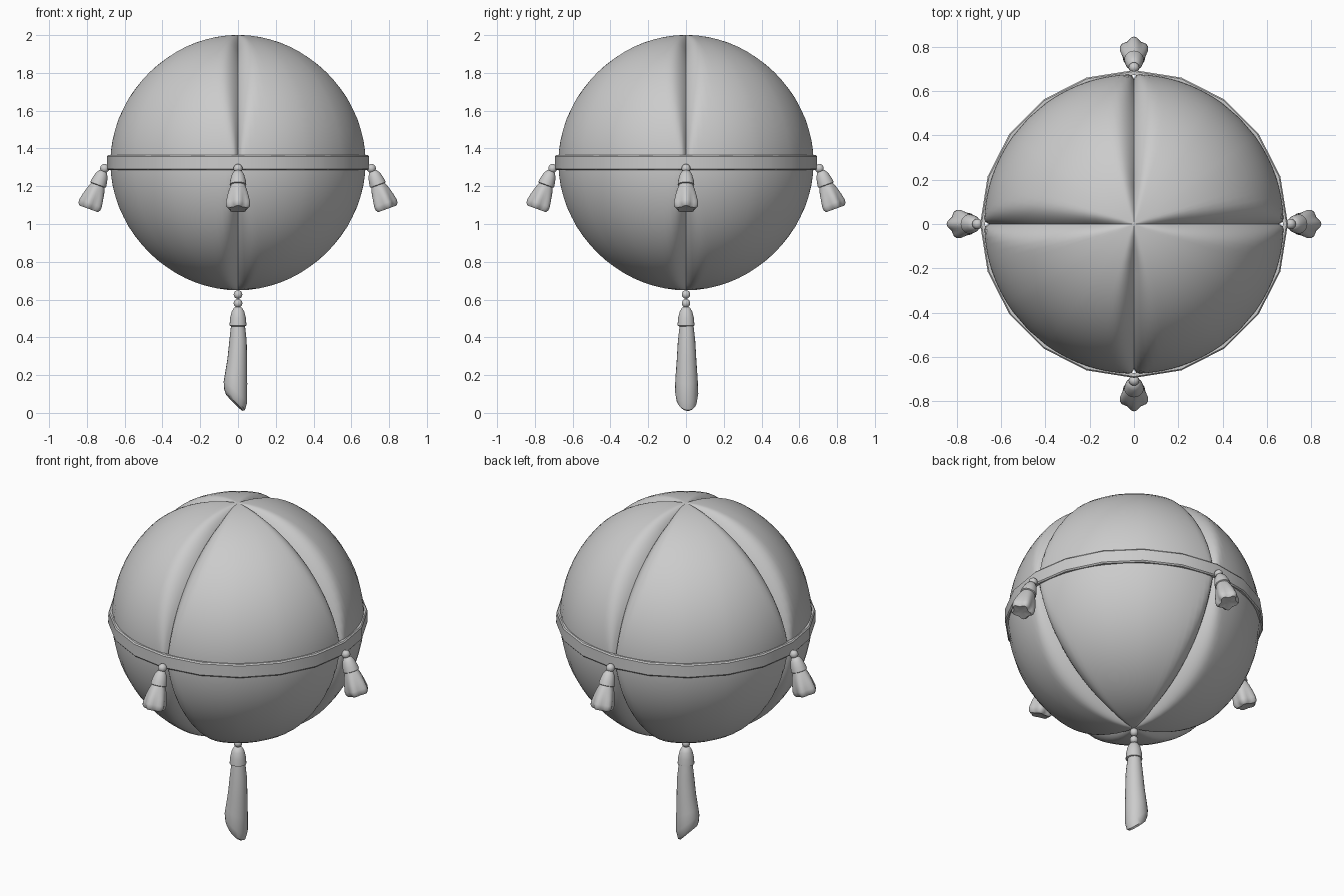
import bpy, math
from mathutils import Matrix, Vector

if "Cube" in bpy.data.objects:
    bpy.data.objects.remove(bpy.data.objects["Cube"])

grey = bpy.data.materials.new("plain grey")
grey.diffuse_color = (0.6, 0.6, 0.6, 1)
grey.use_nodes = True
grey.node_tree.nodes["Principled BSDF"].inputs["Base Color"].default_value = grey.diffuse_color
CZ, R = 1.325, 0.676          # ball centre height and radius


def make(name, verts, faces, matrix=None, angle=40):
    me = bpy.data.meshes.new(name)
    me.from_pydata(verts, [], faces)
    if matrix:
        me.transform(matrix)
    me.materials.append(grey)
    ob = bpy.data.objects.new(name, me)
    bpy.context.collection.objects.link(ob)
    bpy.ops.object.select_all(action='DESELECT')
    ob.select_set(True)
    bpy.context.view_layer.objects.active = ob
    bpy.ops.object.shade_smooth_by_angle(angle=math.radians(angle))
    return ob


def loft(name, rings, matrix=None, closed=False, angle=40):
    """Skin a list of equal rings, from top to bottom."""
    n, m = len(rings[0]), len(rings)
    faces = []
    for i in range(m if closed else m - 1):
        k = (i + 1) % m
        for j in range(n):
            j2 = (j + 1) % n
            faces.append((i * n + j, k * n + j, k * n + j2, i * n + j2))
    if not closed:
        faces.append(tuple(range(n)))
        faces.append(tuple((m - 1) * n + j for j in reversed(range(n))))
    return make(name, [v for r in rings for v in r], faces, matrix, angle)


def ring(r, z, n=20, lobes=0.0, petals=5):
    out = []
    for j in range(n):
        a = 2 * math.pi * j / n
        q = r * (1 + lobes * math.cos(petals * a))
        out.append((q * math.cos(a), q * math.sin(a), z))
    return out


def bead(name, r, loc):
    rings = [ring(r * math.sin(t), r * math.cos(t), 14)
             for t in [math.pi * (i + 0.02) / 10.04 for i in range(11)]]
    return loft(name, rings, Matrix.Translation(loc))


# Ball of four puffed panels meeting in V-shaped seams
offsets = [0, 1, 2, 3.5, 5.5, 8, 11, 14.5, 18, 22.5, 27, 31.5, 36]
quarter = offsets + [45] + [90 - o for o in reversed(offsets[1:])]
lons = [90 * q + a for q in range(4) for a in quarter]
rings = []
for i in range(37):
    lat = math.radians(89.9 - i * 179.8 / 36)
    c, bulge = math.cos(lat), abs(math.sin(2 * lat))
    depth = 0.022 + 0.04 * bulge
    width = 0.016 + 0.085 * bulge ** 1.3
    row = []
    for lon in lons:
        off = math.radians(min(lon % 90, 90 - lon % 90))
        t = min(1, R * c * off / width)
        r = R - depth * (1 - t) ** 2 * min(1, c * 4)
        a = math.radians(lon)
        row.append((r * c * math.cos(a), r * c * math.sin(a), CZ + r * math.sin(lat)))
    rings.append(row)
loft("ball", rings, angle=60)

# Twenty-sided band around the middle
loft("band", [ring(0.672, 1.365), ring(0.688, 1.365), ring(0.694, 1.358),
              ring(0.694, 1.292), ring(0.688, 1.285), ring(0.672, 1.285)], closed=True, angle=30)

# Four short tassels leaning outward
cap = [(0.008, 0.0), (0.022, -0.006), (0.033, -0.025), (0.041, -0.055), (0.044, -0.08), (0.036, -0.084)]
skirt = [(0.036, -0.078, 0), (0.047, -0.11, 0.03), (0.056, -0.15, 0.07), (0.061, -0.185, 0.1),
         (0.059, -0.205, 0.12), (0.048, -0.217, 0.15), (0.02, -0.214, 0.15)]
for k in range(4):
    turn = Matrix.Rotation(k * math.pi / 2, 4, 'Z')
    bead("side_bead", 0.024, turn @ Vector((0.706, 0, 1.294)))
    place = turn @ Matrix.Translation((0.713, 0, 1.283)) @ Matrix.Rotation(math.radians(-20), 4, 'Y')
    loft("side_tassel_cap", [ring(r, z) for r, z in cap], place)
    loft("side_tassel_skirt", [ring(r, z, 30, l) for r, z, l in skirt], place, angle=50)

# Hanging beads and long tassel
for z in (0.627, 0.58):
    bead("hanging_bead", 0.023, (0, 0, z))
loft("long_tassel_cap", [ring(r, z) for r, z in
     [(0.008, 0.562), (0.022, 0.556), (0.034, 0.535), (0.042, 0.5), (0.045, 0.462), (0.036, 0.458)]])
skirt_rings = []
for r, z, dx, slant in [(0.036, 0.47, 0, 0), (0.046, 0.38, 0, 0), (0.052, 0.28, -0.004, 0.1),
                        (0.059, 0.18, -0.01, 0.45), (0.062, 0.11, -0.014, 0.9),
                        (0.055, 0.07, -0.018, 1.0), (0.045, 0.056, -0.02, 1.0)]:
    skirt_rings.append([(x + dx, y + 0.003, h - slant * (x + 0.15 * y))
                        for x, y, h in ring(r, z)])
loft("long_tassel_skirt", skirt_rings)
